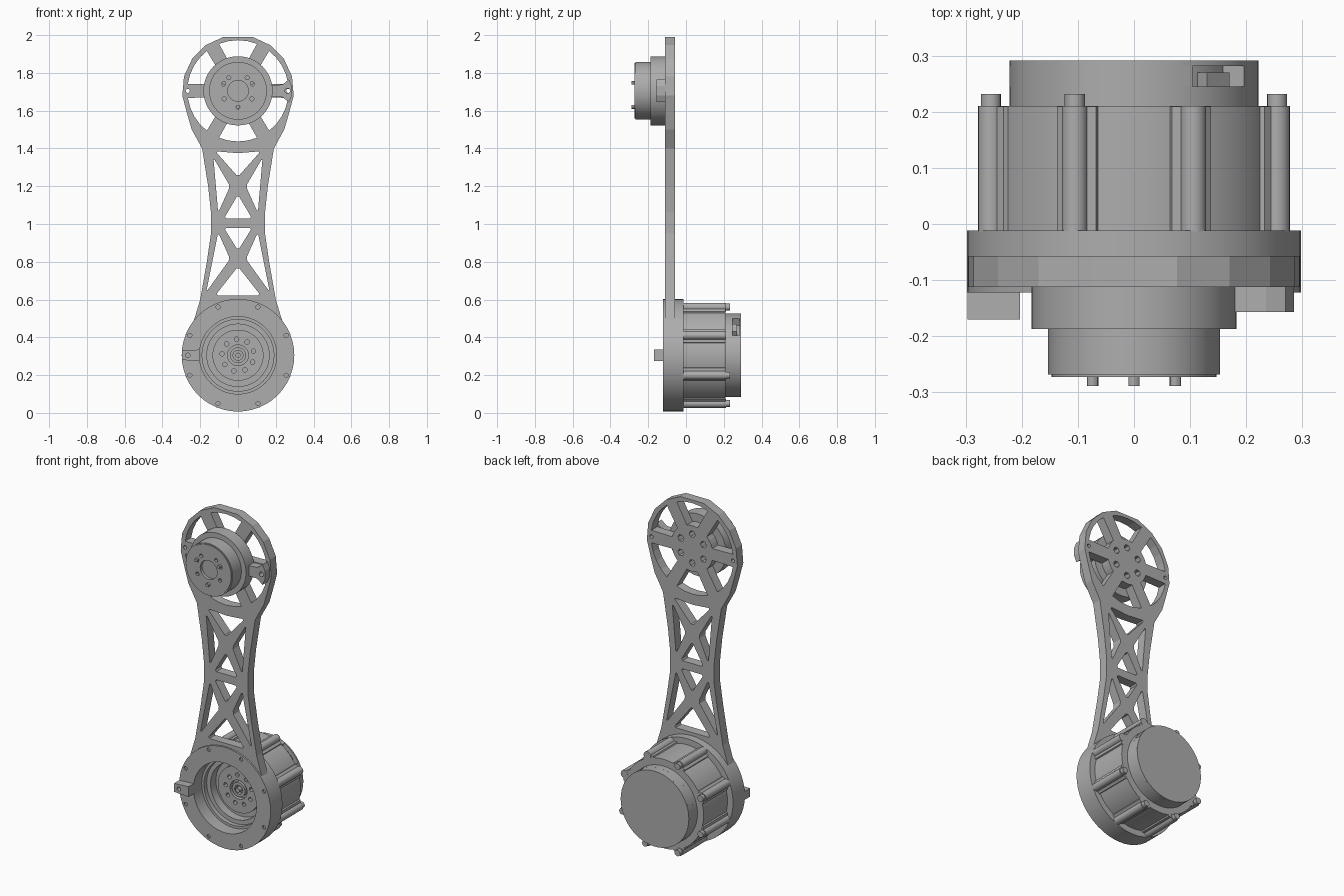
import bpy
from math import sin, cos, pi, radians

if "Cube" in bpy.data.objects:
    bpy.data.objects.remove(bpy.data.objects["Cube"], do_unlink=True)

grey = bpy.data.materials.new("metal_grey")
grey.use_nodes = True
colour = (0.42, 0.42, 0.42, 1)
grey.diffuse_color = colour
grey.node_tree.nodes["Principled BSDF"].inputs["Base Color"].default_value = colour

LOW, HIGH = 0.305, 1.705   # joint heights


def circle(x, z, r, n=48, start=0.0):
    return [(x + r * cos(start + 2 * pi * i / n), z + r * sin(start + 2 * pi * i / n))
            for i in range(n)]


def arc(x, z, r, a0, a1, n):
    return [(x + r * cos(radians(a0 + (a1 - a0) * i / n)),
             z + r * sin(radians(a0 + (a1 - a0) * i / n))) for i in range(n + 1)]


def polar(z, r, angle):
    return r * cos(radians(angle)), z + r * sin(radians(angle))


def mirror(points):
    return [(-x, z) for x, z in reversed(points)]


def rounded(points, r=0.012):
    """Replace each corner of a polygon with a short cut."""
    out = []
    for i, (x, z) in enumerate(points):
        for nx, nz in (points[i - 1], points[(i + 1) % len(points)]):
            d = ((nx - x) ** 2 + (nz - z) ** 2) ** 0.5
            out.append((x + (nx - x) * r / d, z + (nz - z) * r / d))
    return out


def prism(name, outline, y0, y1, holes=(), smooth=True):
    """Extrude an x-z outline with holes from y0 to y1."""
    curve = bpy.data.curves.new(name, 'CURVE')
    curve.dimensions = '2D'
    curve.fill_mode = 'BOTH'
    curve.extrude = (y1 - y0) / 2
    for loop in [outline, *holes]:
        spline = curve.splines.new('POLY')
        spline.points.add(len(loop) - 1)
        for p, (x, z) in zip(spline.points, loop):
            p.co = (x, z, 0, 1)
        spline.use_cyclic_u = True
    obj = bpy.data.objects.new(name, curve)
    bpy.context.collection.objects.link(obj)
    obj.location.y = (y0 + y1) / 2
    obj.rotation_euler.x = pi / 2
    bpy.ops.object.select_all(action='DESELECT')
    obj.select_set(True)
    bpy.context.view_layer.objects.active = obj
    bpy.ops.object.convert(target='MESH')
    obj = bpy.context.object
    obj.data.materials.clear()
    obj.data.materials.append(grey)
    if smooth:
        bpy.ops.object.shade_smooth_by_angle(angle=radians(30))
    else:
        bpy.ops.object.shade_flat()
    return obj


# Arm plate: round ends, narrow waist
waist = [(0.2, 0.6), (0.165, 0.8), (0.143, 0.95), (0.143, 1.06), (0.158, 1.2), (0.19, 1.4),
         (0.245, 1.5)]
right_side = arc(0, LOW, 0.297, -90, 38, 10) + waist + arc(0, HIGH, 0.296, -25, 75, 5)
arm_outline = right_side + mirror(right_side)[:-1]

# Triangular truss openings
side_windows = [[(0.13, 1.35), (0.042, 1.2), (0.105, 1.06)],
                [(0.105, 0.955), (0.042, 0.815), (0.168, 0.64)]]
windows = [[(-0.12, 1.385), (0, 1.375), (0.12, 1.385), (0, 1.25)],
           [(-0.075, 1.028), (0.075, 1.028), (0, 1.155)],
           [(-0.075, 0.98), (0.075, 0.98), (0, 0.86)],
           [(-0.12, 0.622), (0.12, 0.622), (0, 0.775)]]
for w in side_windows:
    windows += [w, mirror(w)]
arm_holes = [rounded(w) for w in windows]

# Six openings between the spokes of the upper end
for k in range(6):
    mid = 30 + 60 * k
    arm_holes.append(arc(0, HIGH, 0.268, mid - 22, mid + 22, 4)
                     + arc(0, HIGH, 0.135, mid + 15, mid - 15, 3))
    arm_holes.append(circle(*polar(HIGH, 0.085, 60 * k + 30), 0.02, 6))
arm_holes += [circle(s * 0.266, HIGH, 0.011, 12) for s in (-1, 1)]
arm_holes.append(circle(0, LOW, 0.207))
prism("arm_plate", arm_outline, -0.112, -0.057, arm_holes, smooth=False)

# Upper hub
prism("hub_base", circle(0, HIGH, 0.183), -0.187, -0.111)
prism("hub_boss", circle(0, HIGH, 0.153), -0.255, -0.187)
hub_holes = [circle(*polar(HIGH, 0.085, a), 0.011, 12)
             for a in (-30, 25, 55, 125, 155, 210, 270)]
prism("hub_face", circle(0, HIGH, 0.153), -0.268, -0.255,
      hub_holes + [circle(0, HIGH, 0.055)])
prism("hub_lip", circle(0, HIGH, 0.147), -0.273, -0.268,
      hub_holes + [circle(0, HIGH, 0.055)])
for a in (30, 150, 270):
    prism("hub_pin", circle(*polar(HIGH, 0.085, a), 0.01, 12), -0.289, -0.256)

# Upper and lower end stops
stop = [(0.178, 1.675), (0.235, 1.672), (0.27, 1.645), (0.285, 1.68), (0.285, 1.73),
        (0.27, 1.765), (0.235, 1.738), (0.178, 1.735)]
prism("upper_stop", stop, -0.157, -0.111, [circle(0.262, HIGH, 0.014, 12)], smooth=False)
lower_stop = [(-0.297, 0.28), (-0.297, 0.33), (-0.203, 0.335), (-0.203, 0.275)]
prism("lower_stop", lower_stop, -0.17, -0.121, [circle(-0.266, LOW, 0.012, 12)], smooth=False)

# Lower flange ring and its bolt holes
bolt_angles = [22.5 + 45 * k for k in range(8)]
prism("motor_flange", circle(0, LOW, 0.298), -0.122, -0.012,
      [circle(0, LOW, 0.205)]
      + [circle(*polar(LOW, 0.276, a), 0.011, 12) for a in bolt_angles])
prism("inner_step", circle(0, LOW, 0.206), -0.045, -0.011, [circle(0, LOW, 0.19)])
prism("inner_ring", circle(0, LOW, 0.206), -0.02, -0.008, [circle(0, LOW, 0.165)])

# Motor housing with ribs and bolts
prism("motor_housing", circle(0, LOW, 0.262), -0.013, 0.21, [circle(0, LOW, 0.165)])
prism("rotor_back", circle(0, LOW, 0.166), 0.03, 0.2)
prism("rotor_face", circle(0, LOW, 0.135), 0.005, 0.03,
      [circle(0, LOW, 0.055)]
      + [circle(*polar(LOW, 0.085, 15 + 40 * k), 0.012, 12) for k in range(9)])
prism("rotor_collar", circle(0, LOW, 0.042, 32), 0.005, 0.03, [circle(0, LOW, 0.026, 24)])
prism("rotor_shaft", circle(0, LOW, 0.014, 16), -0.005, 0.03)
for a in bolt_angles:
    x, z = polar(LOW, 0.276, a)
    prism("housing_rib", circle(x, z, 0.023, 20), -0.013, 0.2105)
    pad = [polar(LOW, 0.24, a - 9), polar(LOW, 0.27, a - 8), polar(LOW, 0.283, a),
           polar(LOW, 0.27, a + 8), polar(LOW, 0.24, a + 9)]
    prism("rib_pad", pad, -0.013, 0.209, smooth=False)
    if a > 70:
        prism("housing_bolt", circle(x, z, 0.018, 16), 0.21, 0.232)

# Rear cap with a connector pocket in its rim
prism("cap_base", circle(0, LOW, 0.222), 0.2, 0.245)
prism("cap_rim", arc(0, LOW, 0.222, 62, 388, 44) + arc(0, LOW, 0.18, 28, 62, 4), 0.245, 0.282)
prism("cap_cover", circle(0, LOW, 0.222), 0.282, 0.291)
prism("connector", [(0.11, 0.44), (0.15, 0.4), (0.17, 0.43), (0.13, 0.47)], 0.245, 0.27,
      smooth=False)
